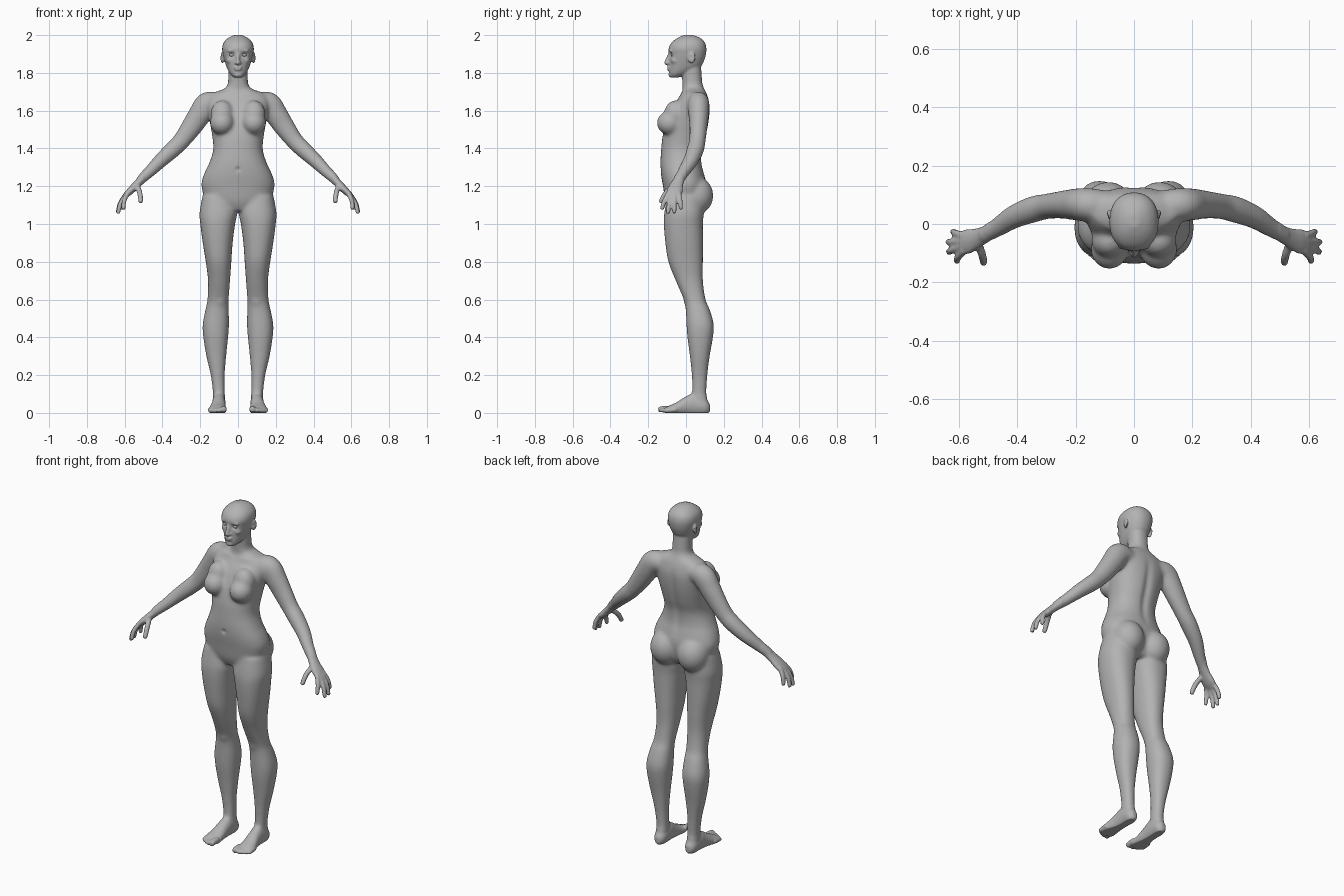
import bpy, bmesh
from math import cos, sin, pi, exp
from mathutils import Vector, Matrix

cube = bpy.data.objects.get("Cube")
if cube:
    bpy.data.objects.remove(cube, do_unlink=True)

clay = bpy.data.materials.new("grey clay")
clay.use_nodes = True
GREY = (0.45, 0.45, 0.45, 1)
clay.diffuse_color = GREY
clay.node_tree.nodes["Principled BSDF"].inputs["Base Color"].default_value = GREY

bm = bmesh.new()


def smooth_rows(rows, steps=5):
    """Catmull-Rom interpolation of a list of section rows."""
    out = []
    for i in range(len(rows) - 1):
        a, b, c, d = (Vector(rows[max(0, min(len(rows) - 1, i + k))]) for k in (-1, 0, 1, 2))
        for j in range(steps):
            t = j / steps
            out.append(b + (c - a) * (t / 2) + (a * 2 - b * 5 + c * 4 - d) * (t * t / 2)
                       + (b * 3 - a - c * 3 + d) * (t ** 3 / 2))
    return out + [Vector(rows[-1])]


def skin(rings, power=2.0, sides=32):
    """Join elliptical rings (centre, u, v) into a closed tube."""
    def curve(w):
        return (1 if w > 0 else -1) * abs(w) ** (2 / power)
    loops = []
    for c, u, v in rings:
        angles = [2 * pi * k / sides for k in range(sides)]
        loops.append([bm.verts.new(c + u * curve(cos(a)) + v * curve(sin(a))) for a in angles])
    for a, b in zip(loops, loops[1:]):
        for k in range(sides):
            n = (k + 1) % sides
            bm.faces.new((a[k], a[n], b[n], b[k]))
    bm.faces.new(loops[0])
    bm.faces.new(loops[-1])


def upright(rows, side=1):
    """Horizontal sections: z, x range, y range."""
    skin([(Vector((side * (x0 + x1) / 2, (y0 + y1) / 2, z)),
           Vector(((x1 - x0) / 2, 0, 0)), Vector((0, (y1 - y0) / 2, 0)))
          for z, x0, x1, y0, y1 in smooth_rows(rows)], 2.25)


def limb(rows, side=1, ref=(0, 1, 0)):
    """Sections square to a path: x, y, z, half width, half thickness."""
    rows = smooth_rows(rows)
    pts = [Vector((side * r[0], r[1], r[2])) for r in rows]
    rings = []
    for i, r in enumerate(rows):
        t = (pts[min(i + 1, len(pts) - 1)] - pts[max(i - 1, 0)]).normalized()
        u = Vector(ref)
        u = (u - t * u.dot(t)).normalized()
        rings.append((pts[i], u * r[3], t.cross(u) * r[4]))
    skin(rings)


def digit(points, r, side, ref=(0, 1, 0)):
    """Finger or toe with a rounded tip."""
    pts = [Vector(p) for p in points]
    tip = pts[-1]
    near = tip.lerp(pts[-2], 0.12)
    rows = [(*p, r, r) for p in pts[:-1]] + [(*near, r * .88, r * .88), (*tip, r * .4, r * .4)]
    limb(rows, side, ref)


def blob(x, y, z, rx, ry, rz, turn=0):
    m = Matrix.Translation((x, y, z)) @ Matrix.Rotation(turn, 4, 'Z') @ Matrix.Diagonal((rx, ry, rz, 1))
    bmesh.ops.create_uvsphere(bm, u_segments=32, v_segments=20, radius=1, matrix=m)


# torso and neck
torso = [(1.07, .09, -.085, .07), (1.12, .165, -.108, .095), (1.2, .194, -.122, .108),
         (1.26, .182, -.132, .098), (1.32, .154, -.136, .084), (1.39, .132, -.132, .086),
         (1.46, .136, -.125, .106), (1.54, .15, -.105, .122), (1.62, .165, -.07, .127),
         (1.675, .155, -.035, .115), (1.7, .115, -.02, .105), (1.72, .068, -.018, .095),
         (1.75, .053, -.02, .086), (1.83, .052, -.022, .08)]
upright([(z, -h, h, f, b) for z, h, f, b in torso])

# head
head = [(1.775, .02, -.08, -.04), (1.79, .038, -.088, 0), (1.81, .051, -.09, .04),
        (1.835, .062, -.09, .08), (1.87, .073, -.09, .098), (1.9, .08, -.09, .106),
        (1.93, .084, -.092, .108), (1.96, .076, -.077, .1), (1.985, .052, -.045, .076),
        (2.001, .018, -.01, .035)]
upright([(z, -h, h, f, b) for z, h, f, b in head])

# nose, lips and chin
limb([(0, -.084, 1.908, .008, .008), (0, -.095, 1.88, .009, .01), (0, -.105, 1.853, .012, .011),
      (0, -.1, 1.846, .008, .006)], ref=(1, 0, 0))
blob(0, -.09, 1.829, .023, .013, .006)
blob(0, -.089, 1.818, .02, .013, .006)
blob(0, -.08, 1.79, .022, .014, .014)

leg = [(1.15, .02, .188, -.1, .09), (1.06, .004, .204, -.115, .094), (1, .015, .2, -.118, .09),
       (.9, .028, .187, -.11, .09), (.8, .035, .171, -.094, .09), (.7, .042, .159, -.055, .09),
       (.6, .049, .162, -.012, .104), (.55, .049, .172, -.002, .125), (.47, .047, .187, .002, .147),
       (.4, .052, .184, .007, .143), (.3, .062, .168, .02, .126), (.2, .07, .145, .03, .114),
       (.1, .069, .133, .032, .109), (.04, .068, .135, .025, .12), (.01, .072, .13, .03, .115)]
foot = [(.127, .085, .115, .005, .045), (.1, .067, .134, -.01, .08), (.04, .065, .137, -.012, .105),
        (0, .066, .14, -.012, .088), (-.05, .063, .152, -.012, .056), (-.09, .06, .158, -.01, .038),
        (-.112, .064, .152, 0, .026)]
arm = [(.1, .06, 1.64, .055, .05), (.16, .066, 1.636, .058, .065), (.205, .067, 1.575, .054, .061),
       (.245, .066, 1.515, .048, .056), (.3, .06, 1.44, .044, .047), (.345, .05, 1.395, .046, .045),
       (.41, .025, 1.335, .041, .039), (.465, -.01, 1.28, .034, .032), (.515, -.04, 1.232, .028, .025)]
palm = [(.5, -.03, 1.247, .027, .024), (.535, -.048, 1.21, .034, .021),
        (.57, -.06, 1.175, .043, .019), (.596, -.068, 1.15, .038, .013)]
fingers = [[(.58, -.09, 1.17), (.602, -.113, 1.125), (.607, -.129, 1.076)],
           [(.59, -.076, 1.16), (.621, -.089, 1.11), (.636, -.096, 1.054)],
           [(.592, -.058, 1.16), (.624, -.062, 1.11), (.637, -.062, 1.056)],
           [(.585, -.04, 1.17), (.611, -.031, 1.125), (.62, -.026, 1.076)],
           [(.535, -.06, 1.205), (.52, -.105, 1.165), (.514, -.137, 1.112)]]
toes = [(.076, -.147, .0165), (.1, -.142, .012), (.118, -.134, .0115),
        (.134, -.124, .011), (.149, -.111, .0105)]

for s in (1, -1):
    # leg, knee, foot and toes
    upright(leg, s)
    blob(s * .1, .012, .6, .035, .025, .045)
    skin([(Vector((s * (x0 + x1) / 2, y, (z0 + z1) / 2)),
           Vector(((x1 - x0) / 2, 0, 0)), Vector((0, 0, (z1 - z0) / 2)))
          for y, x0, x1, z0, z1 in smooth_rows(foot)])
    for x, y, r in toes:
        digit([(x, y + .06, r + .006), (x, y + .025, r + .004), (x, y, r - .001)], r, s, (1, 0, 0))
    # seat and bust
    blob(s * .088, .055, 1.15, .088, .09, .1)
    blob(s * .084, -.085, 1.535, .065, .07, .065)
    blob(s * .084, -.058, 1.58, .062, .058, .075)
    # arm, collarbone and hand
    limb(arm, s)
    limb([(.02, -.022, 1.685, .01, .01), (.08, -.01, 1.69, .011, .01),
          (.15, .045, 1.685, .012, .012)], s)
    limb(palm, s)
    for k, f in enumerate(fingers):
        digit(f, .014 if k == 4 else .0125, s)
    # brow, cheek, nostril and ear
    blob(s * .03, -.078, 1.916, .027, .012, .008)
    blob(s * .04, -.058, 1.866, .022, .022, .018)
    blob(s * .011, -.096, 1.852, .008, .009, .007)
    blob(s * .083, .03, 1.88, .009, .02, .031, -s * .3)

bmesh.ops.recalc_face_normals(bm, faces=bm.faces)
mesh = bpy.data.meshes.new("body")
bm.to_mesh(mesh)
bm.free()
body = bpy.data.objects.new("body", mesh)
bpy.context.scene.collection.objects.link(body)

# fuse the parts into one skin
fuse = body.modifiers.new("fuse", 'REMESH')
fuse.mode = 'VOXEL'
fuse.voxel_size = 0.0052
deps = bpy.context.evaluated_depsgraph_get()
fused = bpy.data.meshes.new_from_object(body.evaluated_get(deps))
body.modifiers.clear()
body.data = fused
bpy.data.meshes.remove(mesh)
fused.name = "body"

# blend the large forms, keep face, hands and feet crisp
bm = bmesh.new()
bm.from_mesh(fused)
soft = [v for v in bm.verts if .09 < v.co.z < 1.765 and abs(v.co.x) < .5]
for verts, count in ((soft, 24), (bm.verts[:], 4)):
    for _ in range(count):
        bmesh.ops.smooth_vert(bm, verts=verts, factor=.5,
                              use_axis_x=True, use_axis_y=True, use_axis_z=True)

# sculpted dents: centre, radius, push
dents = [((0, -.13, 1.29), .012, (0, .008, 0)), ((0, -.1, 1.824), .007, (0, .003, 0))]
for s in (1, -1):
    dents += [((s * .032, -.084, 1.896), .014, (0, .012, 0)),
              ((s * .095, .022, 1.884), .01, (-s * .006, 0, 0))]
dents = [(Vector(c), r, Vector(p)) for c, r, p in dents]
for v in bm.verts:
    for c, r, p in dents:
        d = (v.co - c).length / r
        if d < 3:
            v.co += p * exp(-d * d)
    # spine groove
    if 1.24 < v.co.z < 1.66 and v.co.y > .04:
        v.co.y -= .01 * exp(-(v.co.x / .022) ** 2) * sin(pi * (v.co.z - 1.24) / .42)
    v.co.z = max(v.co.z, 0)
bm.to_mesh(fused)
bm.free()


def finish(ob):
    ob.data.materials.clear()
    ob.data.materials.append(clay)
    for p in ob.data.polygons:
        p.use_smooth = True
        p.material_index = 0


finish(body)

# eyeballs
for s, name in ((1, "left_eye"), (-1, "right_eye")):
    bm = bmesh.new()
    blob(s * .032, -.067, 1.895, .015, .0135, .0095)
    me = bpy.data.meshes.new(name)
    bm.to_mesh(me)
    bm.free()
    eye = bpy.data.objects.new(name, me)
    bpy.context.scene.collection.objects.link(eye)
    finish(eye)
